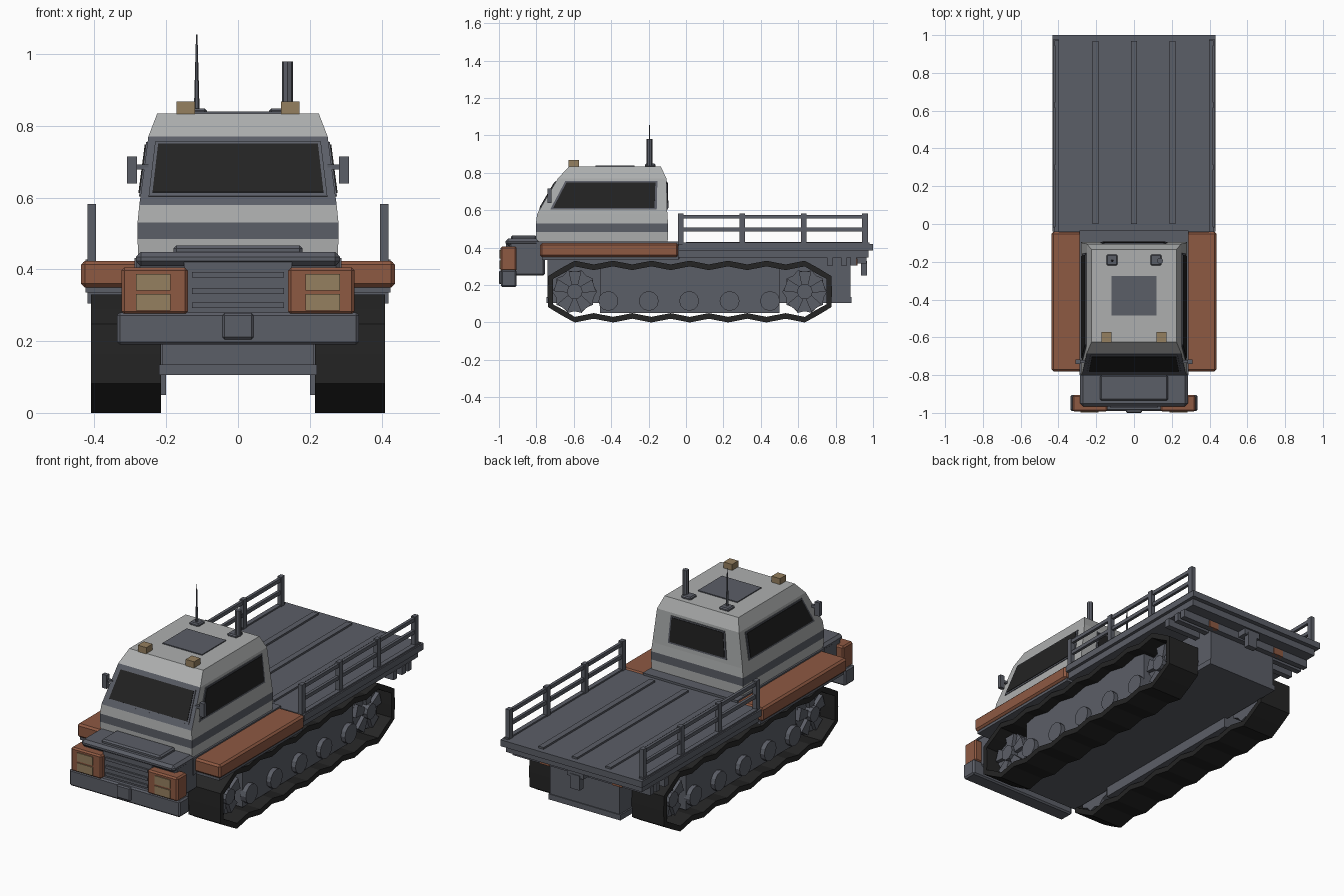
import bpy, bmesh
from math import sin, cos, pi, radians
from mathutils import Vector

cube = bpy.data.objects.get("Cube")
if cube:
    bpy.data.objects.remove(cube, do_unlink=True)


def material(name, rgb):
    m = bpy.data.materials.new(name)
    m.use_nodes = True
    m.diffuse_color = (*rgb, 1)
    bsdf = m.node_tree.nodes["Principled BSDF"]
    bsdf.inputs["Base Color"].default_value = (*rgb, 1)
    bsdf.inputs["Roughness"].default_value = 0.8
    return m


GREY = material("dark grey", (0.105, 0.112, 0.135))
LIGHT = material("light grey", (0.42, 0.43, 0.43))
ORANGE = material("rust orange", (0.27, 0.1, 0.055))
TAN = material("lamp tan", (0.3, 0.215, 0.115))
BLACK = material("glass black", (0.016, 0.016, 0.016))
RUBBER = material("track rubber", (0.018, 0.018, 0.018))


def finish(name, bm, mats, mirror=False, bevel=0):
    bmesh.ops.recalc_face_normals(bm, faces=bm.faces)
    mesh = bpy.data.meshes.new(name)
    bm.to_mesh(mesh)
    bm.free()
    ob = bpy.data.objects.new(name, mesh)
    bpy.context.scene.collection.objects.link(ob)
    for m in mats:
        mesh.materials.append(m)
    if bevel:
        mod = ob.modifiers.new("Bevel", 'BEVEL')
        mod.width, mod.segments = bevel, 1
    if mirror:
        ob.modifiers.new("Mirror", 'MIRROR')
    return ob


def loft(bm, rings, cap=True):
    """Bridge equal-length rings of points; returns the side faces per band."""
    vs = [[bm.verts.new(p) for p in r] for r in rings]
    n = len(vs[0])
    bands = [[bm.faces.new((a[i], a[(i + 1) % n], b[(i + 1) % n], b[i])) for i in range(n)]
             for a, b in zip(vs, vs[1:])]
    if cap:
        bm.faces.new(vs[0])
        bm.faces.new(vs[-1])
    return bands


def prism(name, profile, x0, x1, mat, mirror=False, bevel=0):
    """Profile of (y, z) points extruded along x."""
    bm = bmesh.new()
    loft(bm, [[(x, y, z) for y, z in profile] for x in (x0, x1)])
    return finish(name, bm, [mat], mirror, bevel)


def box(name, x, y, z, mat, mirror=False, bevel=0):
    rect = [(y[0], z[0]), (y[1], z[0]), (y[1], z[1]), (y[0], z[1])]
    return prism(name, rect, x[0], x[1], mat, mirror, bevel)


def wide(name, half, y, z, mat, bevel=0):
    return box(name, (-half, half), y, z, mat, False, bevel)


def disc(y, z, r, n, r2=None):
    """Ring of (y, z) points, alternating with a second radius if given."""
    return [(y + (r2 if r2 and i % 2 else r) * cos(2 * pi * i / n),
             z + (r2 if r2 and i % 2 else r) * sin(2 * pi * i / n)) for i in range(n)]


# Track belts: a stadium path with alternating lug points
FRONT, REAR, AXLE, R = -0.595, 0.635, 0.165, 0.165


def belt_loop(r):
    step = (REAR - FRONT) / 12
    dip = lambda i: r - (0.02 if i % 2 else 0)
    pts = [(FRONT + step * i, AXLE - dip(i)) for i in range(12)]
    pts += [(REAR + dip(i) * sin(radians(30 * i)), AXLE - dip(i) * cos(radians(30 * i))) for i in range(6)]
    pts += [(REAR - step * i, AXLE + dip(i)) for i in range(12)]
    pts += [(FRONT - dip(i) * sin(radians(30 * i)), AXLE + dip(i) * cos(radians(30 * i))) for i in range(6)]
    return pts


outer, inner = belt_loop(R), belt_loop(R - 0.03)
ring = lambda x, loop: [(x, y, z) for y, z in loop]
bm = bmesh.new()
loft(bm, [ring(0.215, inner), ring(0.215, outer), ring(0.41, outer), ring(0.41, inner),
          ring(0.215, inner)], cap=False)
bmesh.ops.remove_doubles(bm, verts=bm.verts, dist=0.0001)
finish("track_belt", bm, [RUBBER], mirror=True)

# Running gear
box("track_side_panel", (0.2, 0.35), (-0.46, 0.5), (0.05, 0.3), GREY, True)
for i in range(5):
    prism(f"road_wheel_{i + 1}", disc(-0.415 + 0.216 * i, 0.115, 0.053, 12), 0.34, 0.375, GREY, True)
for label, y in (("front", FRONT), ("rear", REAR)):
    prism(f"{label}_sprocket", disc(y, AXLE, 0.12, 20, 0.105), 0.23, 0.33, GREY, True)
    prism(f"{label}_sprocket_hub", disc(y, AXLE, 0.042, 10), 0.33, 0.37, GREY, True)
    for k in range(5):
        a = 2 * pi * k / 5 + 0.3
        blade = [(0.03, -0.016), (0.108, -0.034), (0.108, 0.034), (0.03, 0.016)]
        pts = [(y + u * cos(a) - v * sin(a), AXLE + u * sin(a) + v * cos(a)) for u, v in blade]
        prism(f"{label}_sprocket_spoke_{k + 1}", pts, 0.32, 0.352, GREY, True)

# Hull
wide("hull", 0.212, (-0.74, 0.88), (0.105, 0.4), GREY)
wide("hull_bottom_plate", 0.22, (-0.745, 0.885), (0.105, 0.135), GREY)
wide("cab_base", 0.288, (-0.8, -0.035), (0.34, 0.432), GREY)
box("fender", (0.26, 0.437), (-0.78, -0.042), (0.35, 0.424), ORANGE, True, 0.01)
box("fender_underside", (0.2, 0.425), (-0.77, -0.04), (0.335, 0.352), GREY, True)

# Cargo bed with ribs, side rails and rear beams
wide("bed_deck", 0.432, (-0.04, 1.0), (0.385, 0.42), GREY)
wide("bed_subframe", 0.415, (-0.04, 0.975), (0.348, 0.386), GREY)
for i, x in enumerate((-0.205, 0, 0.205)):
    box(f"bed_rib_{i + 1}", (x - 0.016, x + 0.016), (0, 0.97), (0.415, 0.43), GREY)
box("bed_edge_strip", (0.4, 0.425), (-0.02, 0.98), (0.415, 0.428), GREY, True)
for i, y in enumerate((-0.028, 0.3, 0.63, 0.957)):
    box(f"rail_post_{i + 1}", (0.396, 0.42), (y - 0.015, y + 0.015), (0.41, 0.582), GREY, True)
for label, z in (("top", 0.565), ("middle", 0.497)):
    box(f"rail_{label}", (0.4, 0.416), (-0.04, 0.97), (z - 0.01, z + 0.01), GREY, True)
for i, y in enumerate((0.77, 0.845, 0.895)):
    wide(f"rear_cross_beam_{i + 1}", 0.42, (y - 0.016, y + 0.016), (0.305, 0.35), GREY)
wide("hitch_beam", 0.05, (0.87, 0.965), (0.315, 0.35), GREY)
wide("hitch_block", 0.03, (0.935, 0.968), (0.25, 0.33), GREY)
box("tail_lamp", (0.19, 0.25), (0.895, 0.916), (0.305, 0.342), ORANGE, True)

# Nose: hood, grille, lamps and bumper
wide("nose_body", 0.283, (-0.945, -0.755), (0.25, 0.432), GREY, 0.01)
wide("hood", 0.285, (-0.965, -0.78), (0.41, 0.448), GREY, 0.014)
wide("hood_plate", 0.18, (-0.935, -0.8), (0.44, 0.466), GREY, 0.008)
wide("grille_panel", 0.15, (-0.962, -0.9), (0.26, 0.42), GREY)
for i, z in enumerate((0.3, 0.34, 0.385)):
    wide(f"grille_slat_{i + 1}", 0.128, (-0.972, -0.95), (z - 0.008, z + 0.008), GREY)
box("headlight_housing", (0.14, 0.325), (-0.992, -0.905), (0.275, 0.405), ORANGE, True, 0.008)
for label, z in (("lower", 0.308), ("upper", 0.364)):
    box(f"{label}_headlight", (0.188, 0.284), (-0.997, -0.985), (z - 0.023, z + 0.023), TAN, True)
wide("bumper", 0.337, (-0.99, -0.905), (0.19, 0.28), GREY, 0.008)
wide("bumper_centre_hook", 0.043, (-1.0, -0.95), (0.205, 0.278), GREY, 0.006)

# Cab shell, lofted upward: height, half width, front y, back y
sections = [(0.43, 0.278, -0.8, -0.098), (0.485, 0.28, -0.802, -0.096), (0.53, 0.28, -0.802, -0.096),
            (0.58, 0.275, -0.796, -0.1), (0.77, 0.25, -0.685, -0.105), (0.835, 0.225, -0.625, -0.135)]
corners = [[Vector((s * h, y, z)) for s, y in ((-1, f), (1, f), (1, b), (-1, b))] for z, h, f, b in sections]
bm = bmesh.new()
bands = loft(bm, corners)
for f in bands[1] + bands[3][:1]:
    f.material_index = 1
finish("cab_shell", bm, [LIGHT, GREY])


def cab_plate(name, side, u0, u1, v0, v1, thick, mat):
    """Thin plate lying on one wall of the window band, placed by wall fractions."""
    lo, hi, n = corners[3], corners[4], (side + 1) % 4
    normal = (lo[n] - lo[side]).cross(hi[side] - lo[side]).normalized()
    at = lambda u, v: lo[side].lerp(lo[n], u).lerp(hi[side].lerp(hi[n], u), v)
    quad = [at(u0, v0), at(u1, v0), at(u1, v1), at(u0, v1)]
    bm = bmesh.new()
    loft(bm, [[p - normal * 0.004 for p in quad], [p + normal * thick for p in quad]])
    finish(name, bm, [mat])


for name, side, a, b in (("windshield", 0, 0.06, 0.94), ("left_window", 1, 0.1, 0.9),
                         ("rear_window", 2, 0.19, 0.81), ("right_window", 3, 0.1, 0.9)):
    cab_plate(name + "_frame", side, a - 0.018, b + 0.018, 0.12, 0.92, 0.004, GREY)
    cab_plate(name, side, a, b, 0.17, 0.88, 0.007, BLACK)

# Roof fittings
wide("roof_hatch", 0.12, (-0.485, -0.275), (0.83, 0.84), GREY)
box("roof_lamp", (0.12, 0.172), (-0.627, -0.573), (0.83, 0.868), TAN, True)
box("roof_mast_base", (0.087, 0.145), (-0.22, -0.162), (0.83, 0.849), GREY, True, 0.006)


def mast(name, x, r0, r1, top, n):
    bm = bmesh.new()
    loft(bm, [[(x + r * cos(2 * pi * i / n), -0.195 + r * sin(2 * pi * i / n), z) for i in range(n)]
              for r, z in ((r0, 0.84), (r1, top))])
    finish(name, bm, [GREY])


mast("antenna", -0.115, 0.008, 0.002, 1.055, 6)
mast("exhaust_pipe", 0.138, 0.016, 0.016, 0.98, 8)

# Mirrors
box("mirror_arm", (0.25, 0.3), (-0.735, -0.72), (0.678, 0.692), GREY, True)
box("mirror", (0.282, 0.31), (-0.74, -0.718), (0.64, 0.715), GREY, True)
